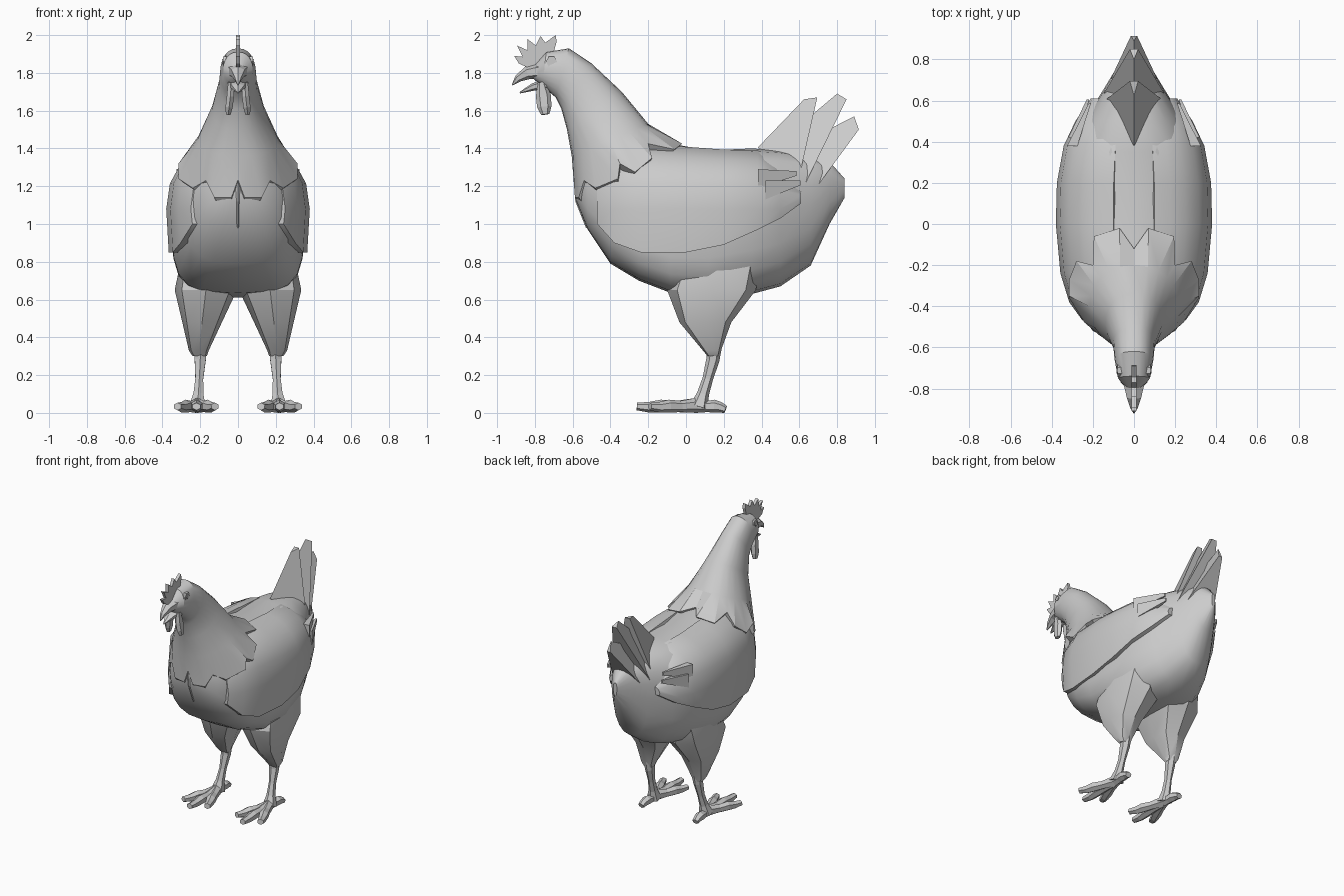
import bpy, bmesh, math
from mathutils import Vector as V

if "Cube" in bpy.data.objects:
    bpy.data.objects.remove(bpy.data.objects["Cube"])

grey = bpy.data.materials.new("plain grey")
grey.diffuse_color = (0.6, 0.6, 0.6, 1)
grey.use_nodes = True
grey.node_tree.nodes["Principled BSDF"].inputs["Base Color"].default_value = grey.diffuse_color


def finish(name, bm, smooth=0):
    bmesh.ops.remove_doubles(bm, verts=bm.verts, dist=0.0005)
    bmesh.ops.recalc_face_normals(bm, faces=bm.faces)
    me = bpy.data.meshes.new(name)
    bm.to_mesh(me)
    bm.free()
    me.materials.append(grey)
    ob = bpy.data.objects.new(name, me)
    bpy.context.collection.objects.link(ob)
    if smooth:
        bpy.ops.object.select_all(action='DESELECT')
        ob.select_set(True)
        bpy.context.view_layer.objects.active = ob
        bpy.ops.object.shade_smooth_by_angle(angle=math.radians(smooth))
    return ob


def loft(name, rings, smooth=0):
    bm = bmesh.new()
    rows = [[bm.verts.new(p) for p in r] for r in rings]
    n = len(rows[0])
    for a, b in zip(rows, rows[1:]):
        for i in range(n):
            bm.faces.new((a[i], a[(i + 1) % n], b[(i + 1) % n], b[i]))
    bm.faces.new(rows[0])
    bm.faces.new(rows[-1])
    return finish(name, bm, smooth)


def plate(name, outline, x0, x1):
    """Side-view outline (y, z) extruded between x0 and x1."""
    return loft(name, [[V((x, y, z)) for y, z in outline] for x in (x0, x1)])


def tube(name, path, sides=6):
    """Path points: (x, y, z, half width, half depth); rings face the path."""
    rings = []
    for i, (x, y, z, w, d) in enumerate(path):
        a, b = V(path[max(i - 1, 0)][:3]), V(path[min(i + 1, len(path) - 1)][:3])
        t = (b - a).normalized()
        side = V((0, -1, 0)).cross(t) if abs(t.z) > 0.7 else V((0, 0, 1)).cross(t)
        side.normalize()
        up = t.cross(side)
        rings.append([V((x, y, z)) + side * w * math.cos(u) + up * d * math.sin(u)
                      for u in (2 * math.pi * (k + .5) / sides for k in range(sides))])
    return loft(name, rings)


def spow(c, e):
    return math.copysign(abs(c) ** e, c)


# body: y, bottom, top, half width, height of widest point, lower roundness
body = [(-.58, 1.12, 1.30, .07, 1.2, .85), (-.52, .97, 1.36, .20, 1.15, .8), (-.40, .79, 1.41, .29, 1.1, .7),
        (-.25, .70, 1.43, .335, 1.06, .58), (-.08, .635, 1.425, .35, 1.05, .52), (.12, .61, 1.39, .352, 1.05, .55),
        (.35, .63, 1.40, .315, 1.05, .68), (.50, .67, 1.39, .245, 1.06, .75), (.66, .78, 1.36, .145, 1.1, .85),
        (.76, 1.0, 1.33, .085, 1.18, .85), (.84, 1.14, 1.24, .015, 1.2, .85)]
rings = []
for y, zb, zt, hw, zc, e in body:
    ring = []
    for k in range(20):
        a = 2 * math.pi * k / 20
        p = .85 if k <= 10 else e
        s = spow(math.sin(a), p)
        ring.append(V((hw * spow(math.cos(a), p), y, zc + s * (zt - zc if s > 0 else zc - zb))))
    rings.append(ring)
loft("body", rings, 35)

# head and neck: front point, back point, half width
neck = [((-.81, 1.77), (-.81, 1.83), .03), ((-.76, 1.73), (-.74, 1.91), .078),
        ((-.69, 1.67), (-.62, 1.93), .095), ((-.66, 1.61), (-.50, 1.85), .102),
        ((-.63, 1.50), (-.34, 1.70), .14), ((-.605, 1.36), (-.20, 1.53), .215)]
rings = []
for (fy, fz), (by, bz), hw in neck:
    ring = []
    for k in range(24):
        a = 2 * math.pi * k / 24
        c = (1 - math.cos(a)) / 2
        ring.append(V((hw * spow(math.sin(a), .85), fy + (by - fy) * c, fz + (bz - fz) * c)))
    rings.append(ring)
# cape edge from front to back: four broad feathers per side
edge = [(0, -.592, 1.235), (.035, -.588, 1.14), (.125, -.568, 1.14), (.17, -.54, 1.23),
        (.24, -.48, 1.19), (.315, -.36, 1.24), (.315, -.35, 1.32), (.315, -.27, 1.275),
        (.28, -.18, 1.35), (.20, -.20, 1.425), (.195, -.06, 1.395), (.07, -.02, 1.425), (0, -.12, 1.44)]
tips = [V(p) for p in edge] + [V((-x, y, z)) for x, y, z in edge[11:0:-1]]
rings.append(tips)
rings.append([p + V((-p.x * .12, (-.33 - p.y) * .1, -.03)) for p in tips])
loft("head_neck_cape", rings, 25)

# single pointed feather under the cape
loft("chest_feather", [[V((-.055, -.55, 1.22)), V((0, -.592, 1.22)), V((.055, -.55, 1.22)), V((0, -.50, 1.22))],
                       [V((-.045, -.545, 1.12)), V((0, -.586, 1.12)), V((.045, -.545, 1.12)), V((0, -.50, 1.12))],
                       [V((-.003, -.525, .98)), V((0, -.53, .98)), V((.003, -.525, .98)), V((0, -.50, .98))]])

# beak, upper and lower
tube("upper_beak", [(0, -.77, 1.81, .06, .045), (0, -.84, 1.80, .04, .035),
                    (0, -.89, 1.77, .02, .02), (0, -.92, 1.735, .003, .003)])
tube("lower_beak", [(0, -.74, 1.74, .06, .03), (0, -.81, 1.725, .038, .02),
                    (0, -.88, 1.695, .004, .004)])

# comb
plate("comb", [(-.82, 1.82), (-.885, 1.85), (-.91, 1.89), (-.865, 1.885), (-.895, 1.945),
               (-.84, 1.92), (-.84, 1.98), (-.795, 1.945), (-.77, 1.995), (-.745, 1.96),
               (-.69, 2.0), (-.685, 1.965), (-.70, 1.91), (-.76, 1.87)], -.011, .011)

# wing stations: y, top, bottom, x; the top blends into the back
wing = [(-.47, 1.33, 1.0, .25), (-.38, 1.40, .90, .315), (-.24, 1.425, .85, .358),
        (0, 1.415, .85, .38), (.2, 1.40, .89, .375), (.38, 1.395, .97, .342),
        (.5, 1.33, 1.03, .285), (.61, 1.19, 1.11, .21)]

for s, side in ((1, "right"), (-1, "left")):
    rings = []
    for y, zt, zb, x in wing:
        zc = min(1.08, (zt + zb) / 2 + .03) if y < .6 else 1.13
        outer = [V((s * x * .965, y, zb)), V((s * x, y, zc))]
        for a in (20, 36, 52, 66, 78):
            r = math.radians(a)
            outer.append(V((s * x * math.cos(r) ** .85, y, zc + (zt - zc) * math.sin(r) ** .85)))
        rings.append(outer + [V((p.x * .84, y, p.z - max(0, p.z - zc) * .15)) for p in reversed(outer)])
    loft(side + "_wing", rings, 35)

    # wing tip feathers
    for i, (y, z, ty, tz) in enumerate([(.38, 1.23, .585, 1.275), (.42, 1.17, .605, 1.225)]):
        loft(f"{side}_wing_feather_{i}",
             [[V((s * (.325 - i * .005 - e), y, z + h)) for e, h in ((0, -.04), (0, .06), (.05, .06), (.05, -.04))],
              [V((s * (.222 + i * .008 - e), ty, tz + h)) for e, h in ((0, -.02), (0, .005), (.012, .005), (.012, -.02))]])

    # eye
    bm = bmesh.new()
    for r, h in ((.03, .004), (.016, .01)):
        pts = [[bm.verts.new((s * (x0 + h), -.712 + r * math.cos(k * math.pi / 3),
                              1.86 + r * math.sin(k * math.pi / 3))) for k in range(6)]
               for x0 in (.04, .076)]
        bm.faces.new(pts[1])
        for k in range(6):
            bm.faces.new((pts[0][k], pts[0][k - 5], pts[1][k - 5], pts[1][k]))
    finish(side + "_eye", bm)

    # wattle
    tube(side + "_wattle", [(s * .035, -.765, 1.75, .02, .02), (s * .04, -.755, 1.68, .022, .04),
                            (s * .047, -.75, 1.62, .022, .038), (s * .052, -.745, 1.58, .014, .022)])

    # thigh: z, front y, back y, inner x, outer x
    rings = []
    for z, f, b, xi, xo in ((.82, -.04, .40, .08, .30), (.65, -.10, .37, .005, .335),
                            (.48, -.035, .24, .085, .295), (.33, .09, .185, .155, .26), (.30, .115, .175, .165, .24)):
        rings.append([V((s * ((xi + xo) / 2 + (xo - xi) / 2 * spow(math.cos(a), .75)),
                         (f + b) / 2 + (b - f) / 2 * spow(math.sin(a), .75), z))
                      for a in (k * math.pi / 4 for k in range(8))])
    loft(side + "_thigh", rings, 30)

    # shank
    tube(side + "_shank", [(s * .20, .15, .35, .04, .04), (s * .20, .142, .28, .034, .035),
                           (s * .205, .115, .18, .024, .028), (s * .21, .09, .10, .03, .032),
                           (s * .215, .07, .03, .05, .05)])
    # toes: tip x, tip y, with a knuckle partway
    for i, (tx, ty) in enumerate([(.22, -.26), (.122, -.19), (.32, -.19), (.225, .21)]):
        bx, by = .215, .06
        toe = [(s * (bx + (tx - bx) * t), by + (ty - by) * t, z, w, h) for t, z, w, h in
               ((0, .04, .036, .04), (.35, .034, .03, .03), (.6, .036, .034, .034),
                (.8, .03, .028, .028), (1, .034 if i < 3 else .018, .024, .02))]
        tube(f"{side}_toe_{i}", toe)

# tail: roof-shaped feathers, ridge base, ridge tip, lower tip, lower base (y, z), then lower half widths
tail = [((.38, 1.405), (.625, 1.66), (.695, 1.67), (.595, 1.23), .02, .15),
        ((.48, 1.42), (.80, 1.69), (.85, 1.66), (.63, 1.21), .02, .15),
        ((.56, 1.40), (.89, 1.57), (.915, 1.50), (.68, 1.18), .015, .125)]
for i, (a, b, c, d, w, e) in enumerate(tail):
    bm = bmesh.new()
    top = [bm.verts.new((0, *a)), bm.verts.new((0, *b))]
    low = {s: [bm.verts.new((s * w, *c)), bm.verts.new((s * e, *d))] for s in (1, -1)}
    for s in (1, -1):
        bm.faces.new((top[0], top[1], low[s][0], low[s][1]))
    bm.faces.new((top[1], low[1][0], low[-1][0]))
    bm.faces.new((top[0], low[1][1], low[-1][1]))
    bm.faces.new((low[1][0], low[1][1], low[-1][1], low[-1][0]))
    finish(f"tail_feather_{i}", bm)
